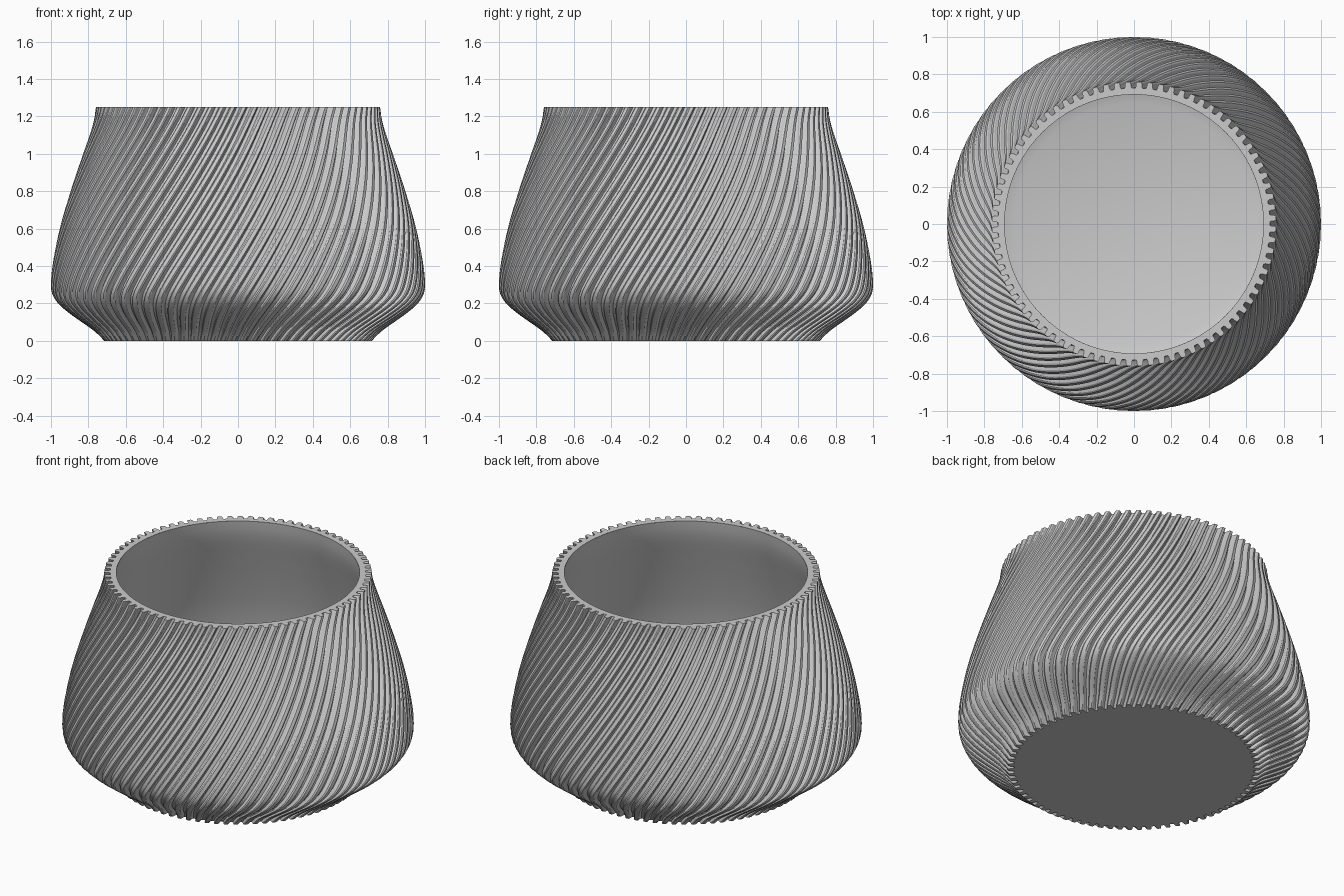
import bpy, bmesh, math

cube = bpy.data.objects.get("Cube")
if cube:
    bpy.data.objects.remove(cube, do_unlink=True)

RIBS = 80
HEIGHT = 1.25
TWIST = math.radians(45)
WALL = 0.068
FLOOR = 0.06
DEPTH = 0.034
ROWS = 50

# Outer silhouette: (height, radius)
PROFILE = [(0, .715), (.05, .765), (.1, .835), (.15, .905), (.2, .962), (.25, .993),
           (.3, 1), (.4, .992), (.6, .953), (.8, .895), (1, .828), (1.1, .793),
           (1.18, .77), (1.25, .76)]
# One rib: (fraction of pitch, fraction of groove depth)
RIB = [(0, 1), (.2, 1), (.27, .75), (.3, .2), (.4, 0), (.7, 0), (.8, .2), (.83, .75), (.9, 1)]


def radius(z):
    """Smooth interpolation through the silhouette points."""
    n = len(PROFILE)
    i = max(k for k in range(n - 1) if PROFILE[k][0] <= z + 1e-6)

    def slope(k):
        a, b = PROFILE[max(k - 1, 0)], PROFILE[min(k + 1, n - 1)]
        return (b[1] - a[1]) / (b[0] - a[0])
    (z0, r0), (z1, r1) = PROFILE[i], PROFILE[i + 1]
    h = z1 - z0
    t = (z - z0) / h
    return (r0 * (1 + 2 * t) * (1 - t) ** 2 + slope(i) * h * t * (1 - t) ** 2
            + r1 * t * t * (3 - 2 * t) + slope(i + 1) * h * t * t * (t - 1))


def add_ring(bm, z, polar):
    return [bm.verts.new((r * math.cos(a), r * math.sin(a), z)) for a, r in polar]


def bridge(bm, low, high):
    n = len(low)
    for i in range(n):
        j = (i + 1) % n
        bm.faces.new((low[i], low[j], high[j], high[i]))


def ribbed(z):
    turn = TWIST * z / HEIGHT
    pitch = math.tau / RIBS
    return [((k + f) * pitch + turn, radius(z) - d * DEPTH)
            for k in range(RIBS) for f, d in RIB]


def plain(z, steps):
    return [(math.tau * k / steps, radius(z) - WALL) for k in range(steps)]


bm = bmesh.new()
# Twisted ribbed outside
outer = [add_ring(bm, HEIGHT * i / ROWS, ribbed(HEIGHT * i / ROWS)) for i in range(ROWS + 1)]
for low, high in zip(outer, outer[1:]):
    bridge(bm, low, high)
# Underside
bm.faces.new(outer[0][::-1])
# Flat rim, with an inner edge matching the ribbed edge
rim = add_ring(bm, HEIGHT, [(a, radius(HEIGHT) - WALL) for a, r in ribbed(HEIGHT)])
bridge(bm, outer[-1], rim)
# Smooth inside wall and floor
inner = []
for i in range(25):
    z = HEIGHT + (FLOOR - HEIGHT) * i / 24
    r = radius(z) - WALL if z > FLOOR + .001 else .645
    inner.append(add_ring(bm, z, [(math.tau * k / 120, r) for k in range(120)]))
for low, high in zip(inner, inner[1:]):
    bridge(bm, low, high)
bm.faces.new(inner[-1])

mesh = bpy.data.meshes.new("ribbed_pot")
bm.to_mesh(mesh)
bm.free()
pot = bpy.data.objects.new("ribbed_pot", mesh)
bpy.context.collection.objects.link(pot)

grey = bpy.data.materials.new("light_grey")
grey.use_nodes = True
colour = (.6, .6, .6, 1)
grey.diffuse_color = colour
grey.node_tree.nodes["Principled BSDF"].inputs["Base Color"].default_value = colour
mesh.materials.append(grey)

bpy.context.view_layer.objects.active = pot
pot.select_set(True)
bpy.ops.object.shade_smooth_by_angle(angle=math.radians(30))
